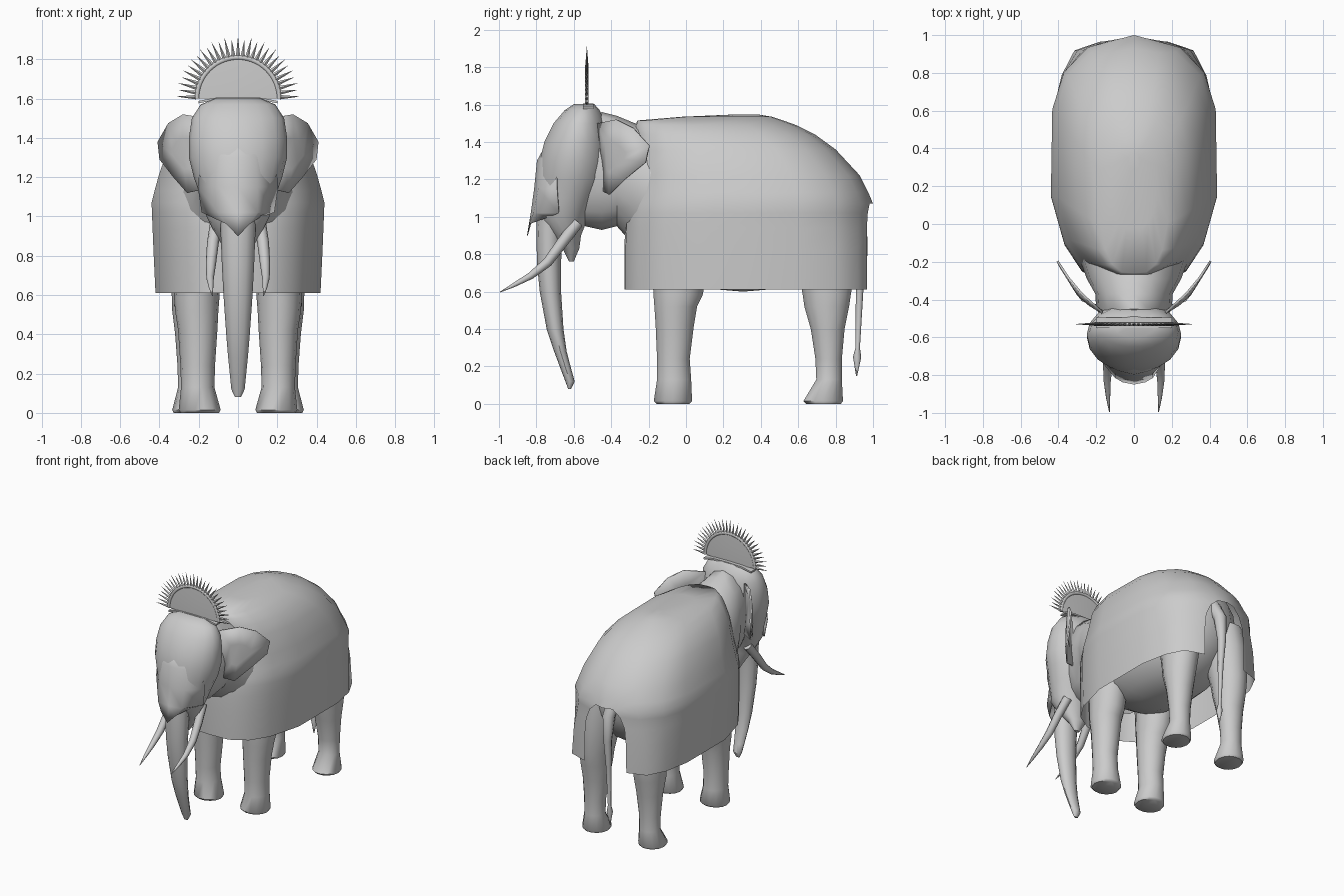
import bpy, bmesh, math
from mathutils import Vector

if "Cube" in bpy.data.objects:
    bpy.data.objects.remove(bpy.data.objects["Cube"])

grey = bpy.data.materials.new("stone grey")
grey.diffuse_color = (0.6, 0.6, 0.6, 1)
grey.use_nodes = True
grey.node_tree.nodes["Principled BSDF"].inputs["Base Color"].default_value = grey.diffuse_color


def finish(name, bm, angle=40, thick=0):
    bmesh.ops.recalc_face_normals(bm, faces=bm.faces)
    me = bpy.data.meshes.new(name)
    bm.to_mesh(me)
    bm.free()
    me.materials.append(grey)
    ob = bpy.data.objects.new(name, me)
    bpy.context.collection.objects.link(ob)
    if thick:
        ob.modifiers.new("thickness", 'SOLIDIFY').thickness = thick
    bpy.ops.object.select_all(action='DESELECT')
    bpy.context.view_layer.objects.active = ob
    ob.select_set(True)
    bpy.ops.object.shade_smooth_by_angle(angle=math.radians(angle))
    return ob


def loft_bm(rings, caps=(True, True), closed=True):
    bm = bmesh.new()
    rows = [[bm.verts.new(p) for p in r] for r in rings]
    n = len(rows[0])
    for a, b in zip(rows, rows[1:]):
        for i in range(n if closed else n - 1):
            j = (i + 1) % n
            bm.faces.new((a[i], a[j], b[j], b[i]))
    if caps[0]:
        bm.faces.new(rows[0])
    if caps[1]:
        bm.faces.new(rows[-1])
    return bm


def zring(z, yf, yb, w, xc=0, n=14):
    # horizontal oval between a front and a back limit
    yc, r = (yf + yb) / 2, (yb - yf) / 2
    return [(xc + w * math.cos(t), yc + r * math.sin(t), z)
            for t in (2 * math.pi * i / n for i in range(n))]


def tube(name, path, n=8):
    # round tube through (x, y, z, radius) points
    pts = [Vector(p[:3]) for p in path]
    rings = []
    for i, p in enumerate(pts):
        d = (pts[min(i + 1, len(pts) - 1)] - pts[max(i - 1, 0)]).normalized()
        u = d.cross(Vector((1, 0, 0))).normalized()
        v = d.cross(u)
        rings.append([p + path[i][3] * (u * math.cos(t) + v * math.sin(t))
                      for t in (2 * math.pi * k / n for k in range(n))])
    return finish(name, loft_bm(rings), 50)


# Draped cloth: stacked plan outlines (along, low width, high width), square
# at the hem and rounder above, with an arch left open for the tail
plan = [(0, 0, 0), (.005, .35, .35), (.06, .64, .64), (.16, .84, .84), (.35, 1, 1),
        (.7, 1, .98), (.85, .91, .83), (.95, .75, .52), (.98, .40, .32), (1, 0, 0)]
arch = {.61: .175, .82: .172, .94: .16, 1.02: .125, 1.07: .07, 1.13: .09}


def cloth_ring(z, yf, yb, w):
    k = min(1, max(0, (z - .72) / .42))
    half = [(w * (a + (b - a) * k), yf + (yb - yf) * u, z) for u, a, b in plan]
    if z in arch:
        half[8] = (arch[z], half[8][1] + .008, z)
    return half + [(-x, y, z) for x, y, z in half[-2:0:-1]]


levels = [(.61, -.33, .985, .42), (.82, -.33, .985, .43), (.94, -.325, .985, .435),
          (1.02, -.32, .99, .438), (1.07, -.31, 1.0, .44), (1.13, -.295, .975, .425),
          (1.22, -.28, .93, .40), (1.36, -.27, .80, .35),
          (1.44, -.27, .69, .29), (1.49, -.27, .59, .232), (1.515, -.26, .52, .18),
          (1.535, -.02, .46, .12), (1.548, .28, .38, .03)]
bm = loft_bm([cloth_ring(*l) for l in levels], (False, True))
mids = [(f, f.calc_center_median()) for f in bm.faces]
hole = [f for f, c in mids if c.y > .85 and abs(c.x) < .12 and c.z < 1.06]
bmesh.ops.delete(bm, geom=hole, context='FACES')
finish("draped_cloth", bm, 65)

# Body under the cloth
bm = bmesh.new()
bmesh.ops.create_uvsphere(bm, u_segments=20, v_segments=12, radius=1)
full = lambda c: math.copysign(abs(c) ** .88, c)
for v in bm.verts:
    v.co = Vector((full(v.co.x) * .39, .305 + full(v.co.y) * .59, 1.04 + v.co.z * .44))
finish("body", bm)

# Neck: upright ovals from the head to the shoulders
neck = [(-.54, 1.5, .95, .15), (-.45, 1.56, .93, .20), (-.37, 1.54, .95, .205),
        (-.29, 1.507, .86, .25), (-.18, 1.46, .72, .29)]
rings = [[(w * math.cos(t), y, (a + b) / 2 + (a - b) / 2 * math.sin(t))
          for t in (2 * math.pi * i / 16 for i in range(16))] for y, a, b, w in neck]
finish("neck", loft_bm(rings, (False, False)))

# Head with pointed chin
head = [(1.603, -.60, -.49, .11), (1.57, -.65, -.46, .19), (1.50, -.71, -.43, .235),
        (1.4, -.76, -.41, .25), (1.3, -.785, -.41, .25), (1.2, -.79, -.42, .225),
        (1.1, -.79, -.47, .19), (1.0, -.79, -.52, .16), (.9, -.72, -.56, .11),
        (.83, -.66, -.57, .065), (.76, -.625, -.60, .02)]
finish("head", loft_bm([zring(*h, n=18) for h in head]))

# Trunk
trunk = [(1.1, -.79, -.63, .10), (.95, -.80, -.66, .09), (.75, -.797, -.668, .082),
         (.6, -.782, -.668, .074), (.4, -.745, -.655, .06), (.28, -.705, -.638, .05),
         (.18, -.668, -.612, .04), (.12, -.645, -.595, .034), (.08, -.63, -.615, .015)]
finish("trunk", loft_bm([zring(*t, n=12) for t in trunk], (False, True)))

# Face cloth: bent sheet, pointed at the bottom
face = [(1.44, -.72, .07, -.70, .13, -.66), (1.3, -.797, .09, -.775, .19, -.69),
        (1.15, -.812, .10, -.79, .205, -.69), (1.02, -.83, .10, -.815, .185, -.68),
        (.90, -.85, .06, -.838, .12, -.73)]
rows = []
for z, yc, a, ya, b, yb in face:
    za, zb = (.962, 1.0) if z == .90 else (z, z)
    rows.append([(-b, yb, zb), (-a, ya, za), (0, yc, z), (a, ya, za), (b, yb, zb)])
finish("face_cloth", loft_bm(rows, (False, False), False), 45, .004)

# Ears: fans bowed forward
rim = [(.17, -.475, 1.50), (.28, -.375, 1.52), (.355, -.285, 1.475), (.41, -.20, 1.38),
       (.40, -.22, 1.29), (.33, -.33, 1.20), (.26, -.415, 1.12), (.17, -.45, 1.14)]
mid = Vector((.285, -.405, 1.32))
for side, label in ((1, "right"), (-1, "left")):
    flip = lambda p: (p[0] * side, p[1], p[2])
    inner = [mid.lerp(Vector(p), .4) for p in rim]
    bm = loft_bm([[flip(p) for p in rim], [flip(p) for p in inner]], (False, True))
    finish(label + "_ear", bm, 35, .012)

    # Tusks
    tusk = [(.11, -.58, .97, .032), (.128, -.66, .865, .03), (.138, -.74, .757, .026),
            (.142, -.83, .685, .019), (.137, -.92, .635, .011), (.13, -.995, .597, .002)]
    tube(label + "_tusk", [(x * side, y, z, r) for x, y, z, r in tusk])

    # Legs with flared feet
    front = [(0, -.16, .02, .098, .195), (.015, -.175, .035, .107, .195),
             (.13, -.157, .03, .085, .205), (.24, -.157, .022, .088, .205),
             (.42, -.165, .045, .10, .205), (.52, -.172, .062, .11, .21),
             (.58, -.177, .092, .115, .21), (.82, -.19, .14, .125, .21)]
    back = [(0, .64, .83, .092, .235), (.015, .625, .842, .10, .235),
            (.13, .695, .835, .075, .23), (.24, .69, .835, .078, .23),
            (.4, .665, .85, .095, .225), (.52, .63, .875, .11, .225),
            (.62, .615, .89, .118, .22), (.85, .56, .90, .14, .2),
            (1.02, .52, .88, .15, .18)]
    for part, prof in (("front_leg", front), ("back_leg", back)):
        rings = [zring(z, a, b, w, c * side) for z, a, b, w, c in prof]
        finish(label + "_" + part, loft_bm(rings, (True, False)), 50)

# Tail with tuft
tube("tail", [(0, .85, 1.1, .05), (0, .925, .98, .045), (0, .94, .8, .03),
              (0, .928, .6, .02), (0, .918, .3, .012), (0, .915, .25, .022),
              (0, .912, .15, .003)])

# Headdress: domed half disc, raised rim, spikes and headband
yc, zc = -.53, 1.60


def polar(r, t, y):
    return (r * math.cos(t), y, zc + r * math.sin(t))


arc = [math.pi * i / 28 for i in range(29)]
dome = [(.02, -.010), (.12, -.008), (.205, -.003), (.205, .003), (.12, .008), (.02, .010)]
finish("headdress_disc",
       loft_bm([[polar(r, t, yc + d) for t in arc] for r, d in dome]))
sect = [(.209 + .012 * math.cos(a), .010 * math.sin(a))
        for a in (math.pi * k / 4 for k in range(8))]
finish("headdress_rim", loft_bm([[polar(r, t, yc + d) for r, d in sect] for t in arc]), 60)

bm = bmesh.new()
count = 29
for i in range(count):
    t = math.pi * (i + .3) / (count - .4)
    tip = bm.verts.new(polar(.318 if i % 2 == 0 else .306, t, yc))
    base = [bm.verts.new(polar(.214, t + s, yc + d))
            for s, d in ((-.052, 0), (0, -.008), (.052, 0), (0, .008))]
    for a, b in zip(base, base[1:] + base[:1]):
        bm.faces.new((a, b, tip))
    bm.faces.new(base)
finish("headdress_spikes", bm, 20)

band = [(-.2, 1.588), (-.12, 1.604), (0, 1.607), (.12, 1.604), (.2, 1.588)]
rings = [[(x, -.55, z - .012), (x, -.495, z - .012), (x, -.495, z), (x, -.55, z)]
         for x, z in band]
finish("headband", loft_bm(rings), 30)
